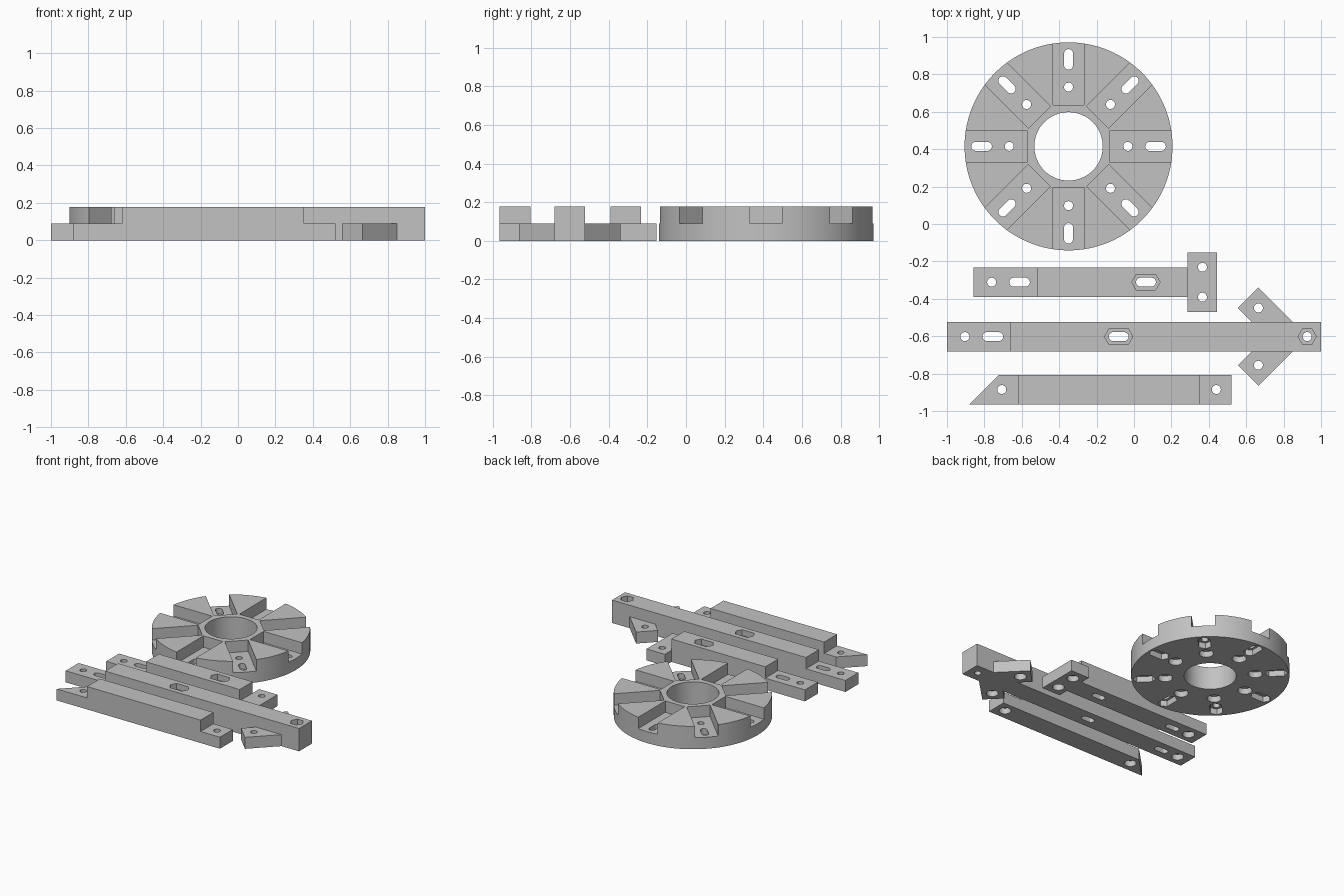
import bpy, bmesh, math
from mathutils import Matrix

cube = bpy.data.objects.get("Cube")
if cube:
    bpy.data.objects.remove(cube, do_unlink=True)

grey = bpy.data.materials.new("plain grey")
grey.use_nodes = True
grey.diffuse_color = (0.54, 0.54, 0.54, 1)
grey.node_tree.nodes["Principled BSDF"].inputs["Base Color"].default_value = (0.54, 0.54, 0.54, 1)

HIGH, LOW = 0.177, 0.089      # full height and height of the lap joints
HOLE, SLOT = 0.024, 0.031     # hole radius, half distance between slot ends
NUT, BORE = 0.042, 0.045      # half width of a nut pocket, depth of pockets


def prism(bm, outline, z0, z1, matrix=Matrix()):
    """Extrude a plan outline from z0 to z1."""
    face = bm.faces.new([bm.verts.new(matrix @ Matrix.Translation((x, y, z0)).to_translation())
                         for x, y in outline])
    up = bmesh.ops.extrude_face_region(bm, geom=[face])["geom"]
    bmesh.ops.translate(bm, vec=(0, 0, z1 - z0),
                        verts=[v for v in up if isinstance(v, bmesh.types.BMVert)])


def rect(x0, x1, y0, y1):
    return [(x0, y0), (x1, y0), (x1, y1), (x0, y1)]


def ring(x, y, r, n=32, half=0.0):
    """Regular outline, stretched along x by half on each side."""
    pts = []
    for i in range(n):
        a = math.tau * i / n
        c = math.cos(a)
        shift = half if c > 1e-6 else -half
        if abs(c) < 1e-6 and half:
            s = math.sin(a)
            ends = [(x + half, y + r * s), (x - half, y + r * s)]
            pts += ends if s > 0 else ends[::-1]
        else:
            pts.append((x + r * c + shift, y + r * math.sin(a)))
    return pts


def hexagon(x, y, half=0.0):
    return ring(x, y, NUT / math.cos(math.pi / 6), 6, half)


def make(name, bm):
    bmesh.ops.recalc_face_normals(bm, faces=bm.faces)
    mesh = bpy.data.meshes.new(name)
    bm.to_mesh(mesh)
    bm.free()
    ob = bpy.data.objects.new(name, mesh)
    bpy.context.collection.objects.link(ob)
    mesh.materials.append(grey)
    return ob


def activate(ob):
    bpy.ops.object.select_all(action="DESELECT")
    ob.select_set(True)
    bpy.context.view_layer.objects.active = ob


def part(name, solid, pockets=(), holes=()):
    """Prism with pockets cut first and through holes second."""
    bm = bmesh.new()
    prism(bm, *solid)
    ob = make(name, bm)
    for cuts in (pockets, holes):
        if not cuts:
            continue
        bm = bmesh.new()
        for cut in cuts:
            prism(bm, *cut)
        cutter = make("cutter", bm)
        cutter.hide_render = True
        activate(ob)
        mod = ob.modifiers.new("cut", "BOOLEAN")
        mod.operation, mod.solver, mod.object = "DIFFERENCE", "EXACT", cutter
        bpy.ops.object.modifier_apply(modifier=mod.name)
        bpy.data.objects.remove(cutter, do_unlink=True)
    activate(ob)
    bpy.ops.object.shade_smooth_by_angle(angle=math.radians(30))
    return ob


def through(outline, matrix=Matrix()):
    return (outline, -0.1, 0.3, matrix)


def under(outline, matrix=Matrix()):
    return (outline, -0.1, BORE, matrix)


def over(outline, floor=HIGH - BORE, matrix=Matrix()):
    return (outline, floor, 0.3, matrix)


# Round hub with eight radial channels
centre = Matrix.Translation((-0.35, 0.415, 0))
pockets, holes = [through(ring(0, 0, 0.183, 64), centre)], []
for i in range(8):
    turn = centre @ Matrix.Rotation(math.tau * i / 8, 4, "Z")
    pockets += [over(rect(0.22, 0.7, -0.083, 0.083), LOW, turn),
                under(ring(0.317, 0, 0.05), turn),
                under(hexagon(0.465, 0, SLOT), turn)]
    holes += [through(ring(0.317, 0, HOLE), turn),
              through(ring(0.465, 0, HOLE, 32, SLOT), turn)]
part("hub_disc", (ring(0, 0, 0.556, 128), 0, HIGH, centre), pockets, holes)


# Long arms with a lowered tongue and a nut pocket on top
def arm(name, x0, x1, y, step, nut_x, end_nut=None):
    pockets = [over(rect(x0 - 0.1, step, y - 0.2, y + 0.2), LOW),
               under(ring(x0 + 0.096, y, NUT)),
               over(hexagon(nut_x, y, SLOT - 0.004))]
    holes = [through(ring(x0 + 0.096, y, HOLE)),
             through(ring(x0 + 0.245, y, HOLE, 32, SLOT)),
             through(ring(nut_x, y, HOLE, 32, SLOT - 0.002))]
    if end_nut:
        pockets.append(over(hexagon(end_nut, y)))
        holes.append(through(ring(end_nut, y, HOLE)))
    part(name, (rect(x0, x1, y - 0.079, y + 0.079), 0, HIGH), pockets, holes)


arm("short_arm", -0.857, 0.287, -0.311, -0.517, 0.064)
arm("long_arm", -1.0, 1.0, -0.602, -0.662, -0.082, 0.926)

# Low cross foot on the short arm
spots = [(0.366, -0.311 + s * 0.08) for s in (-1, 1)]
part("cross_foot", (rect(0.287, 0.445, -0.47, -0.152), 0, LOW),
     [under(ring(x, y, NUT)) for x, y in spots],
     [through(ring(x, y, HOLE)) for x, y in spots])

# Slanted low wings on both sides of the long arm
for side, s in (("left", 1), ("right", -1)):
    outline = [(x, -0.602 + s * d) for x, d in
               ((0.555, 0.153), (0.665, 0.263), (0.849, 0.079), (0.629, 0.079))]
    spot = (0.665, -0.602 + s * 0.153)
    part(side + "_wing", (outline, 0, LOW),
         [under(ring(*spot, NUT))], [through(ring(*spot, HOLE))])

# Brace with lowered ends, one of them mitred
spots = [(-0.707, -0.885), (0.44, -0.885)]
part("brace", ([(-0.88, -0.964), (0.52, -0.964), (0.52, -0.806), (-0.722, -0.806)], 0, HIGH),
     [over(rect(-1, -0.62, -1.1, -0.7), LOW), over(rect(0.354, 0.7, -1.1, -0.7), LOW)]
     + [under(ring(x, y, NUT)) for x, y in spots],
     [through(ring(x, y, HOLE)) for x, y in spots])
